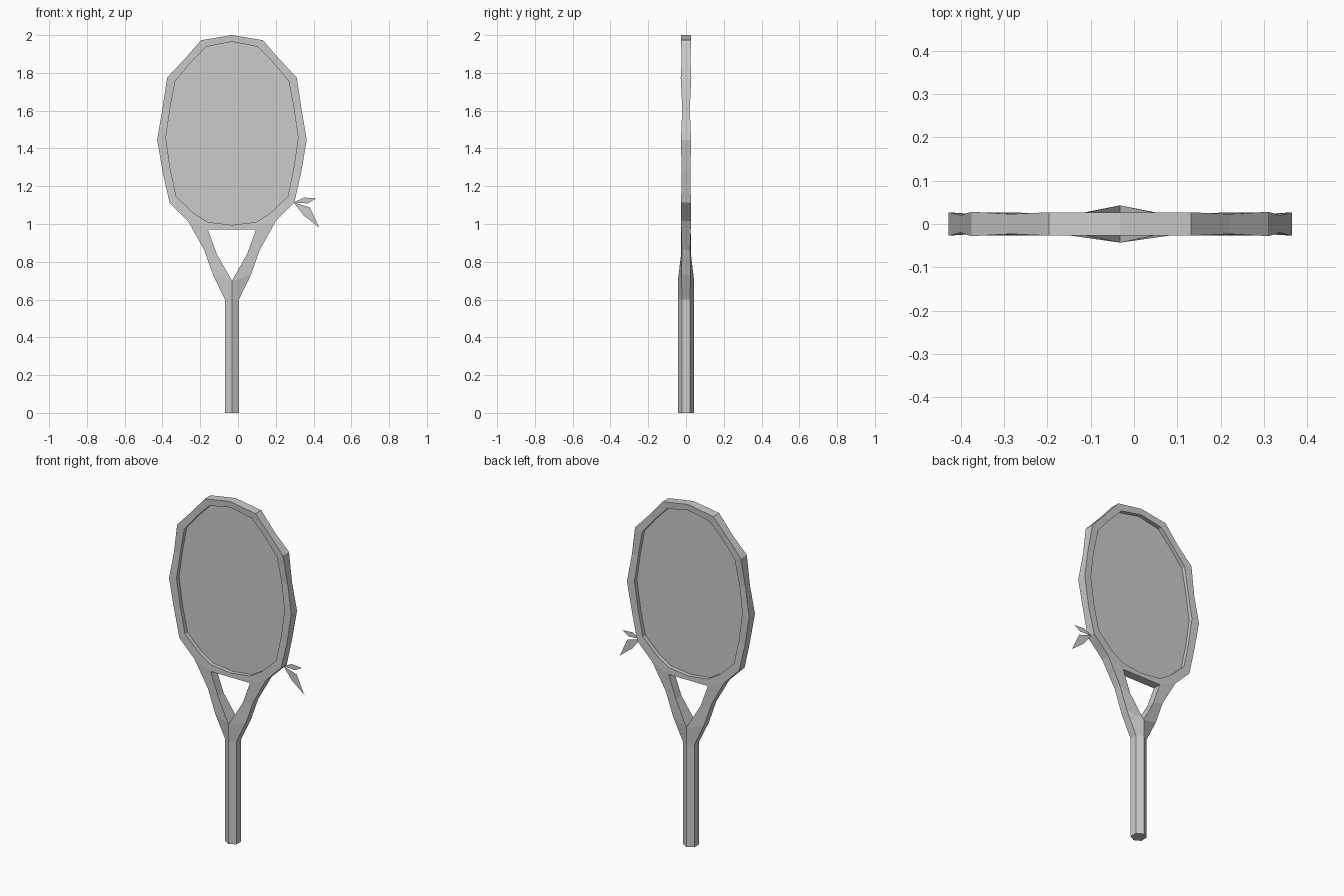
import bpy, bmesh

if "Cube" in bpy.data.objects:
    bpy.data.objects.remove(bpy.data.objects["Cube"])

CX = -0.032  # racket axis; the ribbon leaves extend the right side


def finish(name, bm):
    bmesh.ops.recalc_face_normals(bm, faces=bm.faces)
    mesh = bpy.data.meshes.new(name)
    bm.to_mesh(mesh)
    bm.free()
    obj = bpy.data.objects.new(name, mesh)
    bpy.context.collection.objects.link(obj)
    return obj


def solid(name, strips, open_z):
    """Mirrored solid from strips of paired (x, half depth, z) points, left open at open_z."""
    bm = bmesh.new()
    for strip in strips:
        for (a, b), (c, d) in zip(strip, strip[1:]):
            for sx in (1, -1):
                quad = []
                for p in (a, b, d, c):
                    if p not in quad:
                        quad.append(p)
                bm.faces.new([bm.verts.new((CX + sx * x, -y, z)) for x, y, z in quad])
    bmesh.ops.remove_doubles(bm, verts=bm.verts, dist=0.0005)
    front_faces = list(bm.faces)
    rim = [e for e in bm.edges if e.is_boundary]
    back = {v: bm.verts.new((v.co.x, -v.co.y, v.co.z)) for v in list(bm.verts)}
    for f in front_faces:
        bm.faces.new([back[v] for v in reversed(f.verts)])
    for e in rim:
        a, b = e.verts
        if all(abs(v.co.z - open_z) < 0.001 for v in (a, b)):
            continue
        bm.faces.new((a, b, back[b], back[a]))
    return finish(name, bm)


def sheet(name, points):
    bm = bmesh.new()
    bm.faces.new([bm.verts.new((x, 0, z)) for x, z in points])
    return finish(name, bm)


# Head hoop: outer and inner points, top to bottom, slimmer between corners
hoop = [
    ((0, .026, 2.0), (0, .024, 1.965)),
    ((.164, .027, 1.973), (.137, .024, 1.938)),
    ((.252, .023, 1.872), (.222, .022, 1.85)),
    ((.343, .028, 1.775), (.30, .024, 1.757)),
    ((.368, .020, 1.61), (.328, .019, 1.61)),
    ((.396, .027, 1.445), (.35, .024, 1.457)),
    ((.366, .023, 1.27), (.326, .022, 1.29)),
    ((.33, .026, 1.113), (.295, .024, 1.145)),
    ((.232, .026, 1.015), (.20, .024, 1.055)),
    ((.127, .025, .97), (.127, .024, 1.01)),
    ((0, .025, .97), (0, .024, .995)),
]

# Forked throat running down into the handle
throat = [
    ((.232, .026, 1.015), (.127, .025, .97)),
    ((.148, .022, .865), (.08, .026, .84)),
    ((.10, .023, .73), (0, .043, .70)),
    ((.037, .022, .60), (0, .043, .60)),
]
solid("head_and_throat", [hoop, throat], 0.60)

# Six-sided handle
solid("handle", [[((.037, .022, .60), (0, .043, .60)),
                  ((.037, .022, 0), (0, .043, 0))]], 0.60)

# String bed, one thin sheet inside the hoop
right = [(p[0], p[2]) for _, p in hoop]
left = [(-x, z) for x, z in reversed(right[1:-1])]
sheet("string_bed", [(CX + x, z) for x, z in right + left])

# Two flat ribbon leaves on the side of the hoop
sheet("ribbon_upper", [(.295, 1.114), (.348, 1.14), (.414, 1.135), (.37, 1.109)])
sheet("ribbon_lower", [(.295, 1.114), (.38, 1.088), (.43, .981), (.348, 1.045)])
